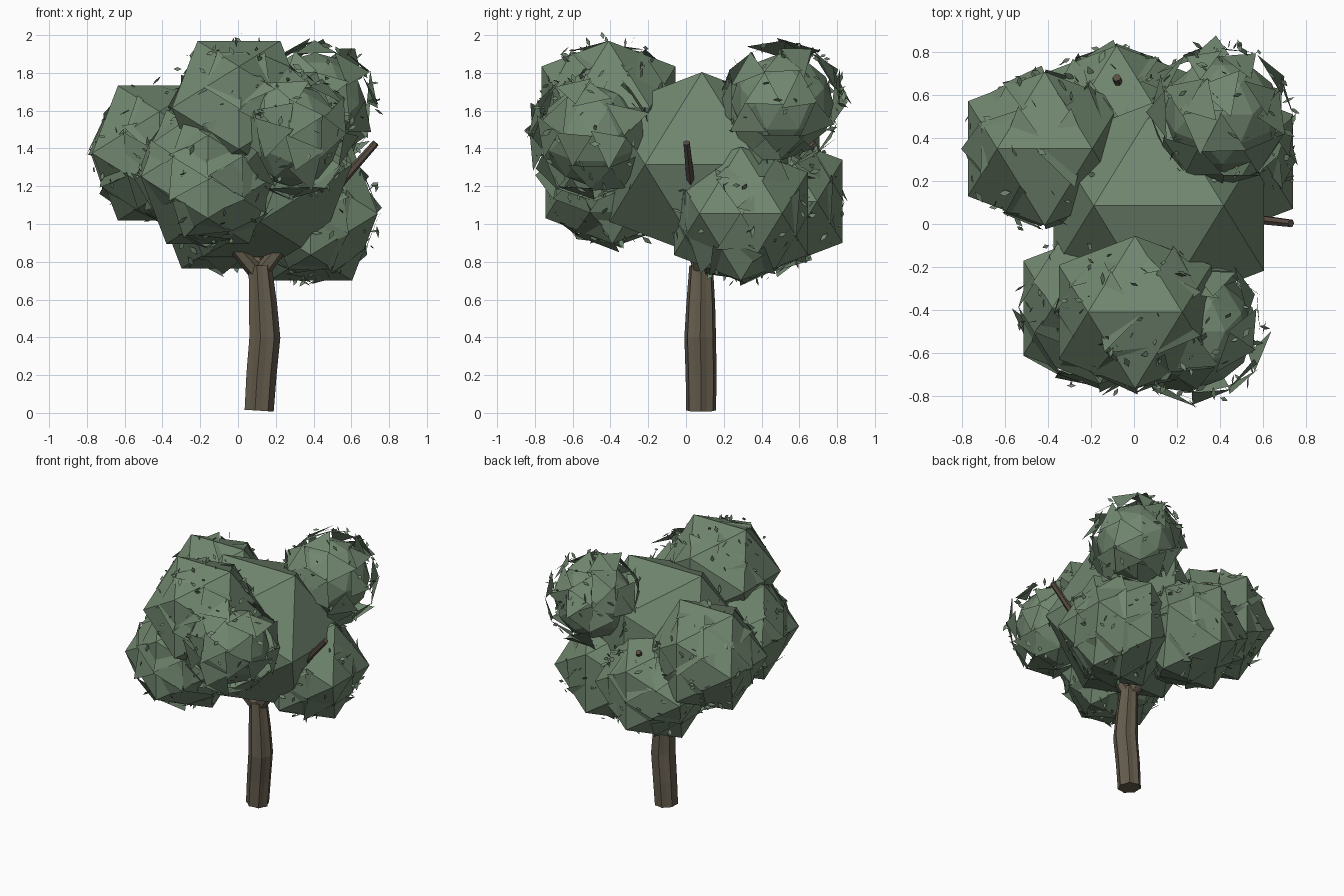
import bpy, bmesh, math, random
from mathutils import Vector, Matrix

random.seed(7)
cube = bpy.data.objects.get("Cube")
if cube:
    bpy.data.objects.remove(cube, do_unlink=True)


def material(name, rgb):
    m = bpy.data.materials.new(name)
    m.use_nodes = True
    m.diffuse_color = (*rgb, 1)
    bsdf = m.node_tree.nodes["Principled BSDF"]
    bsdf.inputs["Base Color"].default_value = (*rgb, 1)
    bsdf.inputs["Roughness"].default_value = 0.9
    return m


GREEN = material("foliage green", (0.165, 0.242, 0.16))
BARK = material("bark brown", (0.127, 0.106, 0.073))
TWIG = material("branch brown", (0.098, 0.074, 0.056))


def finish(bm, name, mat):
    mesh = bpy.data.meshes.new(name)
    bm.to_mesh(mesh)
    bm.free()
    mesh.materials.append(mat)
    obj = bpy.data.objects.new(name, mesh)
    bpy.context.collection.objects.link(obj)


def icosa(radius, split=False):
    """Icosahedron with a level edge at the top, optionally split once."""
    bm = bmesh.new()
    g = (1 + math.sqrt(5)) / 2
    for a in (-1, 1):
        for b in (-g, g):
            for co in ((a, 0, b), (0, b, a), (b, a, 0)):
                bm.verts.new(co)
    bmesh.ops.convex_hull(bm, input=bm.verts[:])
    if split:
        bmesh.ops.subdivide_edges(bm, edges=bm.edges[:], cuts=1, use_grid_fill=True)
    for v in bm.verts:
        v.co = v.co.normalized() * radius
    bmesh.ops.recalc_face_normals(bm, faces=bm.faces[:])
    return bm


def solid_clump(name, center, radius, split=False):
    bm = icosa(radius, split)
    bmesh.ops.translate(bm, verts=bm.verts[:], vec=center)
    finish(bm, name + "_clump", GREEN)


def random_direction():
    return Vector([random.gauss(0, 1) for _ in range(3)]).normalized()


def leaf_shell(name, center, radius, keep, tilt):
    """Loose triangular foliage patches around a clump."""
    bm = icosa(radius, True)
    bmesh.ops.delete(bm, geom=[f for f in bm.faces if random.random() > keep],
                     context='FACES')
    bmesh.ops.split_edges(bm, edges=bm.edges[:])
    for f in bm.faces:
        mid = f.calc_center_median()
        turn = Matrix.Rotation(random.uniform(-tilt, tilt), 3, random_direction())
        for v in f.verts:
            v.co = mid + turn @ (v.co - mid) * random.uniform(1.0, 1.2)
    bmesh.ops.translate(bm, verts=bm.verts[:], vec=center)
    finish(bm, name + "_shell", GREEN)


def loose_leaves(name, center, radius, count):
    """Small diamond leaves scattered over a clump."""
    bm = bmesh.new()
    for _ in range(count):
        pos = Vector(center) + random_direction() * radius * random.uniform(0.93, 1.03)
        along = random_direction()
        side = along.cross(random_direction()).normalized()
        size = random.uniform(0.02, 0.035)
        corners = (along * size, side * size * 0.45, -along * size, -side * size * 0.45)
        bm.faces.new([bm.verts.new(pos + c) for c in corners])
    finish(bm, name + "_leaves", GREEN)


def tube(name, path, sides, mat, ridge=0.0):
    """Faceted tapering limb through (x, y, z, radius) points."""
    bm = bmesh.new()
    rings = []
    pts = [Vector(p[:3]) for p in path]
    for i, p in enumerate(path):
        axis = pts[min(i + 1, len(pts) - 1)] - pts[max(i - 1, 0)]
        turn = Vector((0, 0, 1)).rotation_difference(axis.normalized())
        ring = []
        for k in range(sides):
            a = math.tau * k / sides
            r = p[3] * (1 - ridge * (k % 2))
            ring.append(bm.verts.new(pts[i] + turn @ Vector((r * math.cos(a), r * math.sin(a), 0))))
        rings.append(ring)
    for low, high in zip(rings, rings[1:]):
        for k in range(sides):
            n = (k + 1) % sides
            bm.faces.new((low[k], low[n], high[n], high[k]))
    bm.faces.new(rings[0][::-1])
    bm.faces.new(rings[-1])
    finish(bm, name, mat)


# Trunk, bulging gently to one side
tube("trunk", [(0.108, 0.08, 0.012, 0.081), (0.12, 0.08, 0.2, 0.084),
               (0.138, 0.075, 0.4, 0.086), (0.128, 0.078, 0.58, 0.078),
               (0.114, 0.08, 0.78, 0.064)], 14, BARK, 0.14)

# Limbs forking into the crown
fork = (0.11, 0.08, 0.73, 0.045)
limbs = {
    "right_fork": [(-0.02, 0.04, 0.88, 0.035), (-0.16, -0.3, 1.2, 0.02)],
    "left_fork": [(0.23, 0.06, 0.88, 0.035), (0.42, 0.04, 1.08, 0.027), (0.73, 0.003, 1.43, 0.019)],
    "back_fork": [(0.08, 0.2, 0.88, 0.035), (-0.02, 0.45, 1.1, 0.025), (-0.08, 0.68, 1.43, 0.02)],
}
for name, path in limbs.items():
    tube(name + "_base", [fork, path[0]], 6, BARK)
    tube(name + "_branch", path, 6, TWIG)

# Large faceted clumps: center, radius and shell size
clumps = {
    "front_top": ((0.005, -0.41, 1.615), 0.417, 0.86),
    "right_side": ((-0.415, 0.35, 1.375), 0.42, 0.87),
    "left_low": ((0.385, 0.29, 1.055), 0.417, 0.87),
    "back_low": ((-0.08, 0.475, 1.12), 0.417, 0.87),
    "front_low": ((-0.16, -0.39, 1.25), 0.417, 0.9),
}
for name, (center, radius, shell) in clumps.items():
    solid_clump(name, center, radius)
    leaf_shell(name, center, radius * shell, 0.55, 0.35)
    loose_leaves(name, center, radius * 0.9, 80)

# Middle clump
solid_clump("middle", (0.115, 0.085, 1.315), 0.575)

# Small rounder clumps wrapped in open foliage
for name, center in (("back_top", (0.41, 0.51, 1.635)), ("front_left", (0.28, -0.5, 1.47))):
    solid_clump(name, center, 0.272, True)
    leaf_shell(name, center, 0.335, 0.6, 0.4)
    loose_leaves(name, center, 0.335, 80)
